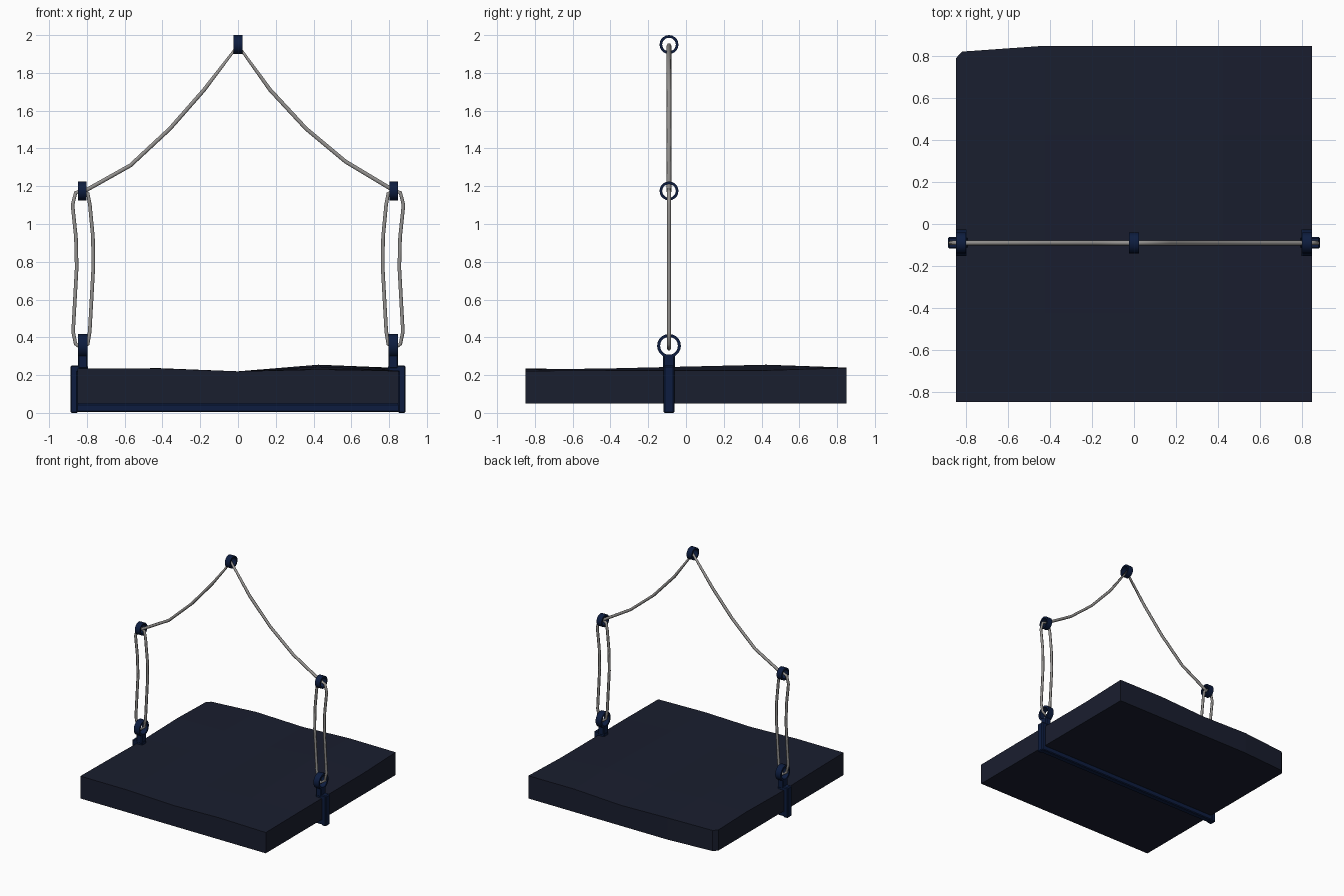
import bpy, bmesh
from math import cos, sin, pi
from mathutils import Vector

if "Cube" in bpy.data.objects:
    bpy.data.objects.remove(bpy.data.objects["Cube"])

Y = -0.09  # plane in which all the rigging hangs


def material(name, rgb):
    m = bpy.data.materials.new(name)
    m.diffuse_color = (*rgb, 1)
    m.use_nodes = True
    m.node_tree.nodes["Principled BSDF"].inputs["Base Color"].default_value = m.diffuse_color
    return m


SLATE = material("slate", (0.010, 0.013, 0.028))
BLUE = material("blue_metal", (0.004, 0.012, 0.05))
ROPE = material("rope", (0.30, 0.29, 0.28))


def finish(bm, name, mat):
    bmesh.ops.recalc_face_normals(bm, faces=bm.faces)
    me = bpy.data.meshes.new(name)
    bm.to_mesh(me)
    bm.free()
    me.materials.append(mat)
    ob = bpy.data.objects.new(name, me)
    bpy.context.collection.objects.link(ob)
    return ob


def select_smooth(ob, angle):
    bpy.ops.object.select_all(action='DESELECT')
    ob.select_set(True)
    bpy.context.view_layer.objects.active = ob
    bpy.ops.object.shade_smooth_by_angle(angle=angle)


def box(name, x0, x1, y0, y1, z0, z1, bevel=0.006):
    bm = bmesh.new()
    bmesh.ops.create_cube(bm, size=1)
    for v in bm.verts:
        v.co = Vector(((x0 + x1) / 2 + v.co.x * (x1 - x0),
                       (y0 + y1) / 2 + v.co.y * (y1 - y0),
                       (z0 + z1) / 2 + v.co.z * (z1 - z0)))
    bmesh.ops.bevel(bm, geom=bm.edges[:], offset=bevel, segments=1, affect='EDGES')
    return finish(bm, name, BLUE)


def ring(name, x, z, outer, inner, width, n=20):
    # rectangular section swept round the x axis
    bm = bmesh.new()
    section = [(outer, -width / 2), (outer, width / 2), (inner, width / 2), (inner, -width / 2)]
    rows = [[bm.verts.new((x + w, Y + r * cos(2 * pi * i / n), z + r * sin(2 * pi * i / n)))
             for r, w in section] for i in range(n)]
    for i in range(n):
        a, b = rows[i], rows[(i + 1) % n]
        for j in range(4):
            k = (j + 1) % 4
            bm.faces.new((a[j], a[k], b[k], b[j]))
    select_smooth(finish(bm, name, BLUE), 0.6)


def rope(name, pts, radius, cyclic=False):
    cu = bpy.data.curves.new(name, 'CURVE')
    cu.dimensions = '3D'
    cu.bevel_depth = radius
    cu.bevel_resolution = 1
    cu.use_fill_caps = True
    s = cu.splines.new('POLY')
    s.points.add(len(pts) - 1)
    for p, (x, z) in zip(s.points, pts):
        p.co = (x, Y, z, 1)
    s.use_cyclic_u = cyclic
    cu.materials.append(ROPE)
    ob = bpy.data.objects.new(name, cu)
    bpy.context.collection.objects.link(ob)


# stone slab: uneven top over a flat base, one chipped corner
H = [[.235, .235, .220, .230, .222],
     [.230, .230, .220, .235, .225],
     [.222, .235, .220, .245, .225],
     [.230, .237, .220, .255, .225],
     [.220, .230, .220, .240, .238]]
bm = bmesh.new()
grid = [[bm.verts.new((-0.85 + .425 * i, -0.85 + .425 * j, H[j][i])) for i in range(5)]
        for j in range(5)]
for j in range(4):
    for i in range(4):
        bm.faces.new((grid[j][i], grid[j][i + 1], grid[j + 1][i + 1], grid[j + 1][i]))
chip = grid[4][0]
chip.co.y = 0.82
ext = bmesh.ops.extrude_face_region(bm, geom=bm.faces[:], use_keep_orig=True)
for v in ext['geom']:
    if isinstance(v, bmesh.types.BMVert):
        v.co.z = 0.05
corner = [e for e in chip.link_edges if (e.verts[0].co.xy - e.verts[1].co.xy).length < 1e-4]
bmesh.ops.bevel(bm, geom=corner, offset=0.03, segments=1, affect='EDGES')
finish(bm, "stone_slab", SLATE)

# strap cradling the slab
box("bottom_strap", -0.88, 0.88, Y - .025, Y + .025, 0.005, 0.049)

# top ring and its two hanging ropes
ring("top_ring", 0, 1.95, 0.05, 0.036, 0.046)
rope("upper_rope", [(-.82, 1.17), (-.57, 1.31), (-.36, 1.505), (-.18, 1.71), (0, 1.945),
                    (.17, 1.71), (.36, 1.505), (.57, 1.33), (.82, 1.18)], 0.012)

# per side: rings, clamp and rope loop
LOOP = [(.825, 1.18), (.86, 1.165), (.876, 1.1), (.858, .93), (.854, .77), (.873, .43),
        (.86, .365), (.825, .34), (.795, .365), (.785, .43), (.766, .77), (.768, .93),
        (.784, 1.1), (.795, 1.16)]
for side, s in (("left", -1), ("right", 1)):
    def sbox(name, a, b, *rest):
        box(f"{side}_{name}", min(s * a, s * b), max(s * a, s * b), *rest)
    ring(f"{side}_middle_ring", s * .825, 1.175, 0.05, 0.036, 0.046)
    ring(f"{side}_lower_ring", s * .823, 0.355, 0.063, 0.047, 0.05)
    sbox("clamp_side", .848, .887, Y - .028, Y + .028, 0.0, 0.25)
    sbox("clamp_lip", .795, .885, Y - .028, Y + .028, 0.215, 0.252)
    sbox("clamp_post", .797, .848, Y - .031, Y + .031, 0.235, 0.308)
    rope(f"{side}_rope_loop", [(s * x, z) for x, z in LOOP], 0.011, True)
